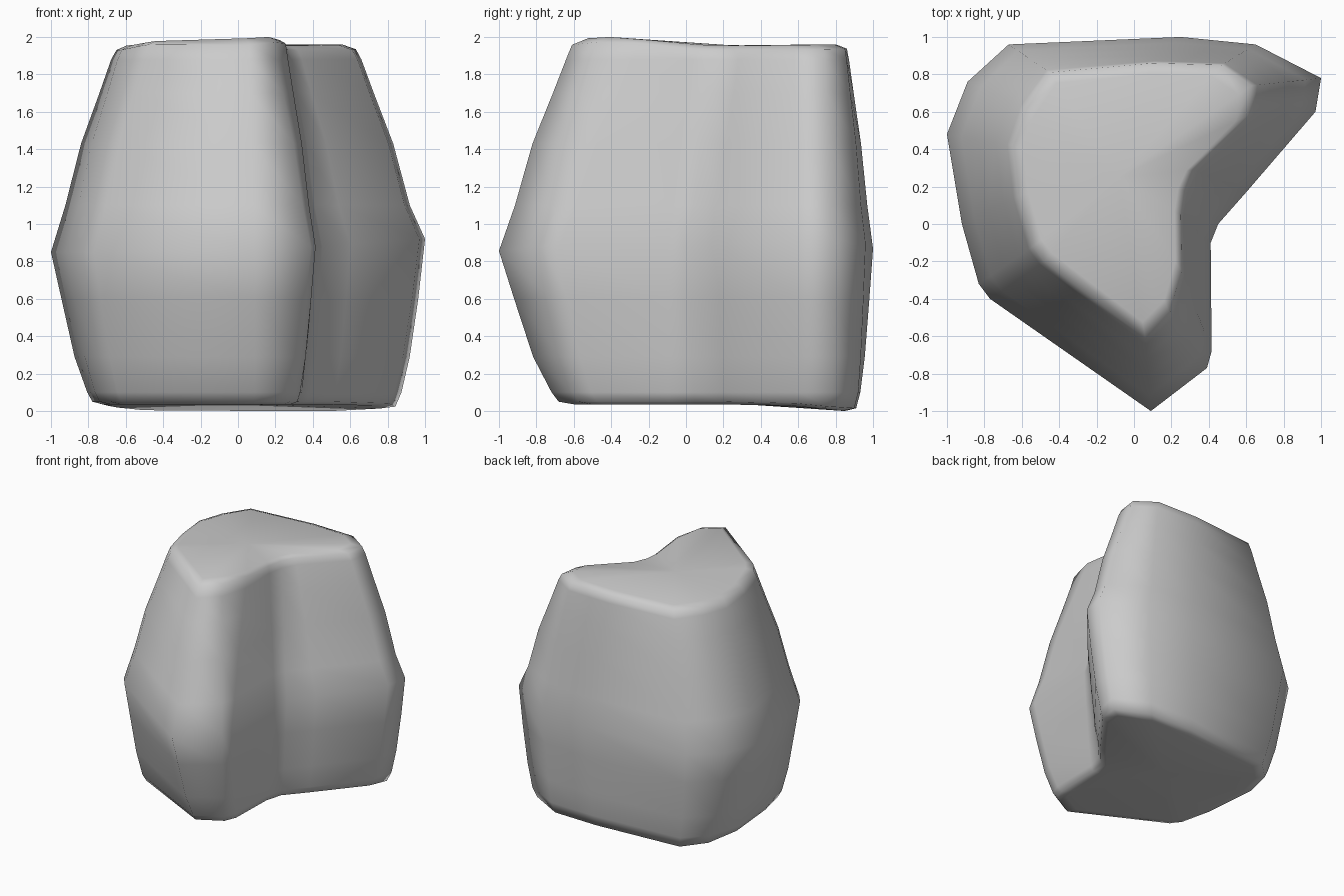
import bpy, bmesh, math
from mathutils import Vector

if "Cube" in bpy.data.objects:
    bpy.data.objects.remove(bpy.data.objects["Cube"])

# Matching outlines, listed clockwise from the left corner
mid = [(-1, .48), (-.89, .76), (-.67, .96), (.25, 1), (.65, .96), (1, .78), (.97, .6),
       (.6, .17), (.45, 0), (.41, -.1), (.415, -.68), (.39, -.77), (.09, -1),
       (-.77, -.4), (-.83, -.32), (-.92, 0)]
top = [(-.65, .42), (-.58, .62), (-.45, .81), (.1, .86), (.47, .85), (.63, .74), (.61, .58),
       (.32, .29), (.27, .18), (.25, .05), (.255, -.25), (.19, -.48), (.06, -.61),
       (-.48, -.2), (-.54, -.12), (-.62, .15)]
base = [(-.8, .45), (-.72, .72), (-.56, .88), (.2, .93), (.6, .92), (.87, .78), (.83, .6),
        (.52, .2), (.38, .04), (.34, -.1), (.33, -.5), (.29, -.6), (.09, -.71),
        (-.64, -.34), (-.7, -.26), (-.76, 0)]
centre = Vector((-.08, .25))


def blend(a, b, t, scale=1.0):
    """Mix two outlines and scale the result about the stone's core."""
    return [centre + (Vector(p).lerp(Vector(q), t) - centre) * scale for p, q in zip(a, b)]


def top_z(p):
    """Gently uneven crown, highest toward the front."""
    return 1.955 + .045 * math.exp(-((p.y + .4) / .3) ** 2) + .02 * max(0, p.y - .5)


def base_z(p):
    """Underside dips slightly at the back."""
    return .035 - .035 * max(0, min(1, (p.y - .5) / .35))


# Stacked rings from underside to crown: outline, height
rings = [
    (blend(base, mid, 0, .88), base_z),
    (blend(base, mid, 0, .97), lambda p: base_z(p) + .015),
    (blend(base, mid, .03), lambda p: .1),
    (blend(base, mid, .37), lambda p: .29),
    (blend(base, mid, .72), lambda p: .6),
    (mid, lambda p: .85 + .07 * max(0, p.x)),
    (blend(mid, top, .22), lambda p: 1.1),
    (blend(mid, top, .46), lambda p: 1.43),
    (blend(mid, top, .74), lambda p: 1.7),
    (blend(mid, top, .92), lambda p: 1.88),
    (blend(mid, top, 1), lambda p: top_z(p) - .025),
    (blend(mid, top, 1, .9), top_z),
]

bm = bmesh.new()
loops = []
for outline, height in rings:
    pts = [Vector(p) for p in outline]
    loops.append([bm.verts.new((p.x, p.y, height(p))) for p in pts])
n = len(mid)
for lo, hi in zip(loops, loops[1:]):
    for i in range(n):
        j = (i + 1) % n
        bm.faces.new((lo[i], lo[j], hi[j], hi[i]))

# Crown and underside fans
for loop, z in ((loops[0], .04), (loops[-1], 1.955)):
    hub = bm.verts.new((centre.x, centre.y, z))
    for i in range(n):
        bm.faces.new((hub, loop[i], loop[(i + 1) % n]))

bmesh.ops.recalc_face_normals(bm, faces=bm.faces)
mesh = bpy.data.meshes.new("boulder")
bm.to_mesh(mesh)
bm.free()
for poly in mesh.polygons:
    poly.use_smooth = True
boulder = bpy.data.objects.new("boulder", mesh)
bpy.context.collection.objects.link(boulder)
